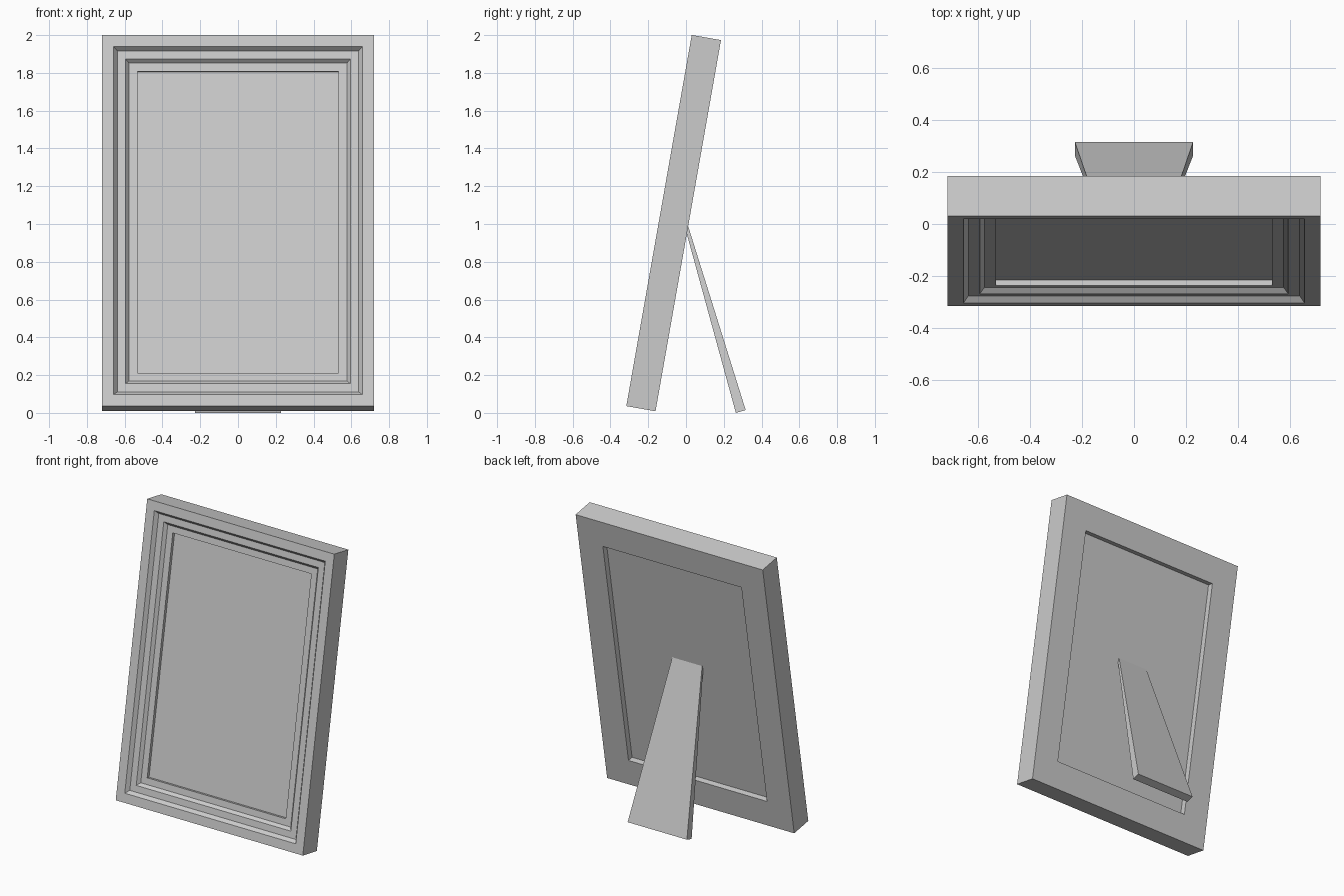
import bpy
import bmesh
from math import radians
from mathutils import Matrix

cube = bpy.data.objects.get("Cube")
if cube:
    bpy.data.objects.remove(cube, do_unlink=True)

HALF_WIDTH, HEIGHT, DEPTH = 0.72, 1.995, 0.157
TILT = Matrix.Translation((0, -0.316, 0.036)) @ Matrix.Rotation(radians(-10), 4, "X")

grey = bpy.data.materials.new("light grey")
grey.use_nodes = True
colour = (0.6, 0.6, 0.6, 1)
grey.diffuse_color = colour
grey.node_tree.nodes["Principled BSDF"].inputs["Base Color"].default_value = colour


def finish(bm, name, matrix=Matrix()):
    """Turn a bmesh into a named, coloured object."""
    bm.transform(matrix)
    bmesh.ops.recalc_face_normals(bm, faces=bm.faces)
    mesh = bpy.data.meshes.new(name)
    bm.to_mesh(mesh)
    bm.free()
    mesh.materials.append(grey)
    obj = bpy.data.objects.new(name, mesh)
    bpy.context.collection.objects.link(obj)
    return obj


def loft(bm, rings, closed):
    """Join successive four-corner rings; cap the ends unless closed."""
    loops = [[bm.verts.new(p) for p in ring] for ring in rings]
    pairs = list(zip(loops, loops[1:]))
    if closed:
        pairs.append((loops[-1], loops[0]))
    else:
        bm.faces.new(loops[0])
        bm.faces.new(loops[-1])
    for a, b in pairs:
        for i in range(4):
            j = (i + 1) % 4
            bm.faces.new((a[i], a[j], b[j], b[i]))


def rectangle(inset, depth):
    """Upright rectangle inset from the outer edge of the frame."""
    x, low, high = HALF_WIDTH - inset, inset, HEIGHT - inset
    return [(-x, depth, low), (x, depth, low), (x, depth, high), (-x, depth, high)]


# Stepped moulding: (inset, depth) profile carried round the rectangle
profile = [(0, 0), (0.062, 0), (0.081, 0.0255), (0.125, 0.0255),
           (0.143, 0.047), (0.187, 0.047), (0.187, DEPTH), (0, DEPTH)]
bm = bmesh.new()
loft(bm, [rectangle(*p) for p in profile], closed=True)
finish(bm, "frame_moulding", TILT)

# Picture panel set into the opening, recessed front and back
bm = bmesh.new()
loft(bm, [rectangle(0.18, 0.068), rectangle(0.18, 0.117)], closed=False)
finish(bm, "picture_panel", TILT)


# Easel leg: tapers in width and thickness up to the panel
def leg_section(half, inner, outer):
    return [(-half, *inner), (half, *inner), (half, *outer), (-half, *outer)]


bm = bmesh.new()
loft(bm, [leg_section(0.228, (0.264, 0), (0.316, 0.015)),
          leg_section(0.115, (-0.026, 1.058), (-0.013, 1.067))], closed=False)
finish(bm, "easel_leg")
